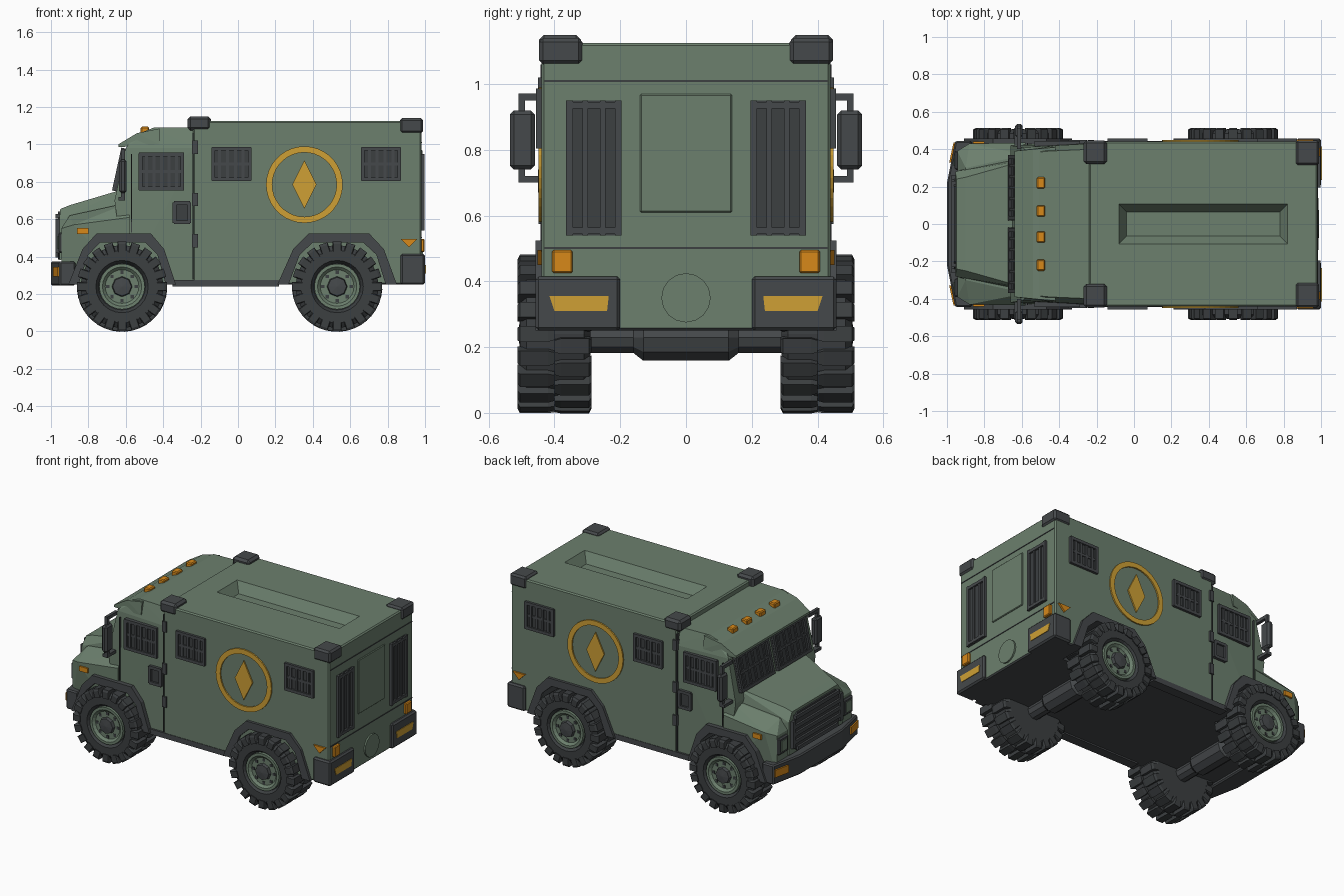
import bpy, bmesh, math
from mathutils import Matrix, Vector

if "Cube" in bpy.data.objects:
    bpy.data.objects.remove(bpy.data.objects["Cube"])


def material(name, r, g, b):
    m = bpy.data.materials.new(name)
    m.diffuse_color = (r, g, b, 1)
    m.use_nodes = True
    m.node_tree.nodes["Principled BSDF"].inputs["Base Color"].default_value = m.diffuse_color
    return m


GREEN = material("armour_green", 0.15, 0.215, 0.155)
TRIM = material("dark_grey_trim", 0.060, 0.066, 0.070)
TYRE = material("tyre_grey", 0.045, 0.050, 0.053)
ORANGE = material("orange_lamp", 0.68, 0.25, 0.01)
GOLD = material("gold", 0.62, 0.35, 0.035)


# ---------- helpers ----------
def box(x0, x1, y0, y1, z0, z1):
    return [Vector((x, y, z)) for x in (x0, x1) for y in (y0, y1) for z in (z0, z1)]


def sym(pts):
    return [Vector((x, s * y, z)) for x, y, z in pts for s in (1, -1)]


def finish(name, bm, mats, mirror=False):
    if mirror:
        d = bmesh.ops.duplicate(bm, geom=bm.verts[:] + bm.edges[:] + bm.faces[:])["geom"]
        for v in d:
            if isinstance(v, bmesh.types.BMVert):
                v.co.y *= -1
    bmesh.ops.recalc_face_normals(bm, faces=bm.faces[:])
    me = bpy.data.meshes.new(name)
    bm.to_mesh(me)
    bm.free()
    for m in mats if isinstance(mats, list) else [mats]:
        me.materials.append(m)
    ob = bpy.data.objects.new(name, me)
    bpy.context.collection.objects.link(ob)
    return ob


def part(name, mats, *solids, bevel=0, mirror=False, xf=Matrix()):
    """One object made of convex solids, each given by its corner points."""
    bm = bmesh.new()
    for pts in solids:
        verts = [bm.verts.new(xf @ Vector(p)) for p in pts]
        bmesh.ops.convex_hull(bm, input=verts)
    bmesh.ops.dissolve_limit(bm, angle_limit=0.01, verts=bm.verts[:], edges=bm.edges[:])
    if bevel:
        bmesh.ops.bevel(bm, geom=bm.edges[:], offset=bevel, segments=1, affect='EDGES')
    return finish(name, bm, mats, mirror)


def lathe(name, mat, profile, x, z, steps=24, closed=False, mirror=False):
    """Spin (radius, y) points about a sideways axis through x, z."""
    bm = bmesh.new()
    vs = [bm.verts.new((x + r, y, z)) for r, y in profile]
    es = [bm.edges.new(p) for p in zip(vs, vs[1:])]
    if closed:
        es.append(bm.edges.new((vs[-1], vs[0])))
    bmesh.ops.spin(bm, geom=vs + es, cent=(x, 0, z), axis=(0, 1, 0), angle=2 * math.pi, steps=steps)
    bmesh.ops.remove_doubles(bm, verts=bm.verts[:], dist=1e-4)
    return finish(name, bm, mat, mirror)


def barred_window(name, w, h, bars, xf, mirror=True, cross=True):
    """Frame, pane and bars; local +y points outwards."""
    a, b, f = w / 2, h / 2, 0.02
    part(name + "_pane", TYRE, box(-a, a, -0.02, 0.004, -b, b), mirror=mirror, xf=xf)
    s = [box(-a, a, -0.01, 0.016, k * b - f / 2, k * b + f / 2) for k in (-0.93, 0.93)]
    s += [box(k * a - f / 2, k * a + f / 2, -0.01, 0.016, -b, b) for k in (-0.93, 0.93)]
    for i in range(bars):
        u = -a + w * (i + 1) / (bars + 1)
        s.append(box(u - 0.008, u + 0.008, -0.01, 0.012, -b, b))
    if cross:
        s.append(box(-a, a, -0.01, 0.01, -0.008, 0.008))
    part(name + "_bars", TRIM, *s, mirror=mirror, xf=xf)


# ---------- main hulls ----------
cargo = part("cargo_box", [GREEN, TRIM], box(-0.24, 0.98, -0.44, 0.44, 0.25, 1.125), bevel=0.008)
cab = part("cab", [GREEN, TRIM], sym([
    (-0.22, 0.43, 0.25), (-0.60, 0.43, 0.25), (-0.66, 0.42, 0.70), (-0.60, 0.41, 0.98),
    (-0.22, 0.43, 0.98), (-0.22, 0.40, 1.09), (-0.45, 0.39, 1.09), (-0.55, 0.38, 1.05)]))
nose = part("front_fenders", [GREEN, TRIM], sym([
    (-0.58, 0.435, 0.25), (-0.58, 0.435, 0.61), (-0.88, 0.43, 0.57), (-0.945, 0.39, 0.55),
    (-0.945, 0.39, 0.27), (-0.58, 0.37, 0.69), (-0.90, 0.30, 0.62)]))
part("hood", GREEN, sym([
    (-0.58, 0.34, 0.77), (-0.58, 0.38, 0.55), (-0.90, 0.25, 0.675), (-0.95, 0.24, 0.655),
    (-0.955, 0.28, 0.60), (-0.955, 0.28, 0.38)]))
part("windscreen_visor", GREEN, sym([
    (-0.42, 0.41, 1.085), (-0.54, 0.40, 1.06), (-0.64, 0.39, 1.00), (-0.64, 0.39, 0.985),
    (-0.42, 0.42, 1.0)]))

# wheel arch outline, relative to the wheel centre
OUTER = [(-0.32, 0.25), (-0.235, 0.44), (-0.15, 0.525), (0.17, 0.525), (0.25, 0.44), (0.32, 0.25)]
INNER = [(-0.26, 0.25), (-0.20, 0.41), (-0.13, 0.475), (0.14, 0.475), (0.21, 0.41), (0.26, 0.25)]
WHEELS = [("front", -0.62, 0.9), ("rear", 0.53, 1.0)]

cutters = []
for name, cx, k in WHEELS:
    def at(p, y):
        return (cx + k * p[0], y, p[1])
    strips = [[at(p, y) for p in (OUTER[i], OUTER[i + 1], INNER[i], INNER[i + 1]) for y in (0.40, 0.458)]
              for i in range(5)]
    part(name + "_wheel_arches", TRIM, *strips, mirror=True)
    well = INNER[1:5] + [(-0.28, 0.15), (0.28, 0.15)]
    cut = part(name + "_well_cutter", [GREEN, TRIM], [at(p, y) for p in well for y in (0.275, 0.6)], mirror=True)
    for f in cut.data.polygons:
        f.material_index = 1
    cutters.append(cut)
# money slot in the roof
slot = part("slot_cutter", [GREEN, TRIM], sym([
    (-0.09, 0.115, 1.14), (0.83, 0.115, 1.14), (-0.04, 0.065, 1.06), (0.78, 0.065, 1.06)]))
cutters.append(slot)

for ob, cuts in ((cargo, [cutters[1], slot]), (cab, cutters[:1]), (nose, cutters[:1])):
    bpy.context.view_layer.objects.active = ob
    for c in cuts:
        c.hide_render = True
        m = ob.modifiers.new("cut", 'BOOLEAN')
        m.operation, m.solver, m.object = 'DIFFERENCE', 'EXACT', c
        bpy.ops.object.modifier_apply(modifier=m.name)
    for f in ob.data.polygons:  # dark underside
        if f.normal.z < -0.7 and f.center.z < 0.5:
            f.material_index = 1
for c in cutters:
    bpy.data.objects.remove(c)

# ---------- wheels and axles ----------
Z = 0.24
for name, cx, k in WHEELS:
    lathe(name + "_tyres", TYRE, [(0, 0.29), (0.19, 0.29), (0.222, 0.31), (0.222, 0.485), (0.195, 0.505),
                                  (0.14, 0.505), (0.125, 0.48), (0, 0.48)], cx, Z, mirror=True)
    lugs = []
    for i in range(40):
        rot = Matrix.Translation((cx, 0, Z)) @ Matrix.Rotation(i * math.pi / 20, 4, 'Y')
        y0, y1, ye = (0.295, 0.38, 0.288) if i % 2 else (0.42, 0.505, 0.512)
        lug = box(-0.024, 0.024, y0, y1, 0.20, 0.241) + box(-0.02, 0.02, ye, ye, 0.185, 0.228)
        lug += box(-0.018, 0.018, 0.40, 0.40, 0.215, 0.238)
        lugs.append([rot @ p for p in lug])
    part(name + "_tyre_lugs", TYRE, *lugs, mirror=True)
    lathe(name + "_rims", GREEN, [(0, 0.47), (0.122, 0.47), (0.122, 0.50), (0.105, 0.50), (0.09, 0.485),
                                  (0, 0.485)], cx, Z, mirror=True)
    lathe(name + "_hubs", TRIM, [(0, 0.48), (0.056, 0.48), (0.05, 0.505), (0.0, 0.51)], cx, Z, 8, mirror=True)
    holes = [box(cx + 0.076 * math.cos(a) - 0.009, cx + 0.076 * math.cos(a) + 0.009, 0.48, 0.488,
                 Z + 0.076 * math.sin(a) - 0.009, Z + 0.076 * math.sin(a) + 0.009)
             for a in (i * math.pi / 4 for i in range(8))]
    part(name + "_rim_holes", TYRE, *holes, mirror=True)
    lathe(name + "_axle", TRIM, [(0, 0), (0.075, 0), (0.075, 0.13), (0.05, 0.16), (0.05, 0.30), (0, 0.30)],
          cx, Z - 0.01, 10, mirror=True)
part("side_sills", TRIM, box(-0.35, 0.22, 0.38, 0.443, 0.24, 0.275), mirror=True)

# ---------- windows ----------
T = Matrix.Translation
barred_window("front_cargo_window", 0.21, 0.175, 4, T((-0.035, 0.44, 0.895)))
barred_window("rear_cargo_window", 0.21, 0.175, 4, T((0.765, 0.44, 0.895)))
barred_window("cab_window", 0.24, 0.195, 5, T((-0.41, 0.428, 0.855)))
barred_window("door_handle_plate", 0.085, 0.11, 0, T((-0.30, 0.432, 0.635)), cross=False)
barred_window("rear_door_window", 0.16, 0.41, 2,
              T((0.98, 0.28, 0.745)) @ Matrix.Rotation(-math.pi / 2, 4, 'Z'), cross=False)
lean = Matrix.Rotation(0.215, 4, 'Y') @ Matrix.Rotation(math.pi / 2, 4, 'Z')
barred_window("windscreen", 0.35, 0.23, 5, T((-0.633, 0.195, 0.865)) @ lean)

# ---------- roof ----------
part("front_roof_corners", TRIM, box(-0.27, -0.145, 0.32, 0.447, 1.075, 1.15), bevel=0.015, mirror=True)
part("rear_roof_corners", TRIM, box(0.865, 0.99, 0.315, 0.447, 1.06, 1.14), bevel=0.012, mirror=True)
part("roof_lamps", ORANGE, *[box(-0.52, -0.475, y - 0.03, y + 0.03, 1.05, 1.095) for y in (0.07, 0.22)],
     bevel=0.006, mirror=True)

# ---------- side details ----------
lathe("emblem_rings", GOLD, [(0.172, 0.435), (0.205, 0.435), (0.205, 0.449), (0.172, 0.449)], 0.355, 0.785, 36,
      closed=True, mirror=True)
part("emblem_lozenges", GOLD, [(0.355 + a, y, 0.785 + b) for a, b in ((0.065, 0), (-0.065, 0), (0, 0.13), (0, -0.13))
                               for y in (0.435, 0.449)], mirror=True)
part("side_markers", ORANGE, [(x, y, z) for x, z in ((0.87, 0.495), (0.96, 0.495), (0.915, 0.45))
                              for y in (0.43, 0.452)], mirror=True)
part("fender_indicators", ORANGE, box(-0.86, -0.80, 0.41, 0.442, 0.52, 0.552), mirror=True)
part("door_hinges", TRIM, *[box(-0.245, -0.215, 0.42, 0.45, z, z + 0.07) for z in (0.45, 0.67, 0.95)], mirror=True)
part("door_seams", TYRE, box(-0.243, -0.237, 0.42, 0.442, 0.28, 1.06),
     box(-0.572, -0.568, 0.42, 0.433, 0.53, 0.95), mirror=True)

# ---------- mirrors ----------
part("mirrors", TRIM, box(-0.635, -0.595, 0.46, 0.535, 0.74, 0.92), bevel=0.012, mirror=True)
part("mirror_arms", TRIM, box(-0.625, -0.605, 0.40, 0.51, 0.95, 0.972), box(-0.625, -0.605, 0.49, 0.51, 0.70, 0.972),
     box(-0.64, -0.605, 0.40, 0.51, 0.70, 0.72), mirror=True)

# ---------- front end ----------
part("front_bumper", TRIM, sym([(x, y, z) for x, y in ((-1.0, 0.22), (-0.955, 0.445), (-0.87, 0.445))
                                for z in (0.245, 0.375)]), bevel=0.008)
part("bumper_lamps", ORANGE, [(x, y, z) for x, y in ((-0.988, 0.33), (-0.965, 0.435), (-0.94, 0.435), (-0.95, 0.33))
                              for z in (0.295, 0.345)], mirror=True)
part("grille_plate", TYRE, sym([(x, y, z) for y, z in ((0.2, 0.64), (0.25, 0.59), (0.25, 0.43), (0.2, 0.385))
                                for x in (-0.93, -0.962)]))
part("grille_slats", TRIM, *[box(-0.975, -0.95, -w, w, z, z + 0.024) for z, w in (
    (0.395, 0.21), (0.445, 0.25), (0.495, 0.25), (0.545, 0.25), (0.605, 0.23))])
part("grille_posts", TRIM, box(-0.975, -0.95, 0.235, 0.262, 0.42, 0.60), mirror=True)
part("headlamp_frames", TRIM, box(-0.96, -0.93, 0.29, 0.39, 0.42, 0.53), bevel=0.008, mirror=True)
part("headlamp_covers", GREEN, box(-0.965, -0.95, 0.31, 0.37, 0.44, 0.51), mirror=True)

# ---------- rear end ----------
part("rear_bumper_blocks", TRIM, box(0.87, 1.0, 0.20, 0.458, 0.25, 0.415), bevel=0.01, mirror=True)
part("tail_lamps", GOLD, [(x, y, z) for y, z in ((0.24, 0.31), (0.235, 0.355), (0.415, 0.355), (0.40, 0.31))
                          for x in (0.99, 1.004)], mirror=True)
part("rear_indicators", ORANGE, box(0.96, 0.998, 0.345, 0.407, 0.425, 0.495), bevel=0.005, mirror=True)
part("rear_seams", TYRE, *[box(0.97, 0.983, -0.43, 0.43, z - 0.003, z + 0.003) for z in (0.502, 1.01)])
part("rear_door_panel", GREEN, box(0.97, 0.987, -0.14, 0.14, 0.61, 0.97), bevel=0.004)
cap = [(x, 0.075 * math.cos(a), 0.35 + 0.075 * math.sin(a)) for a in (i * math.pi / 8 for i in range(16))
       for x in (0.97, 0.99)]
part("rear_round_cover", GREEN, cap)
